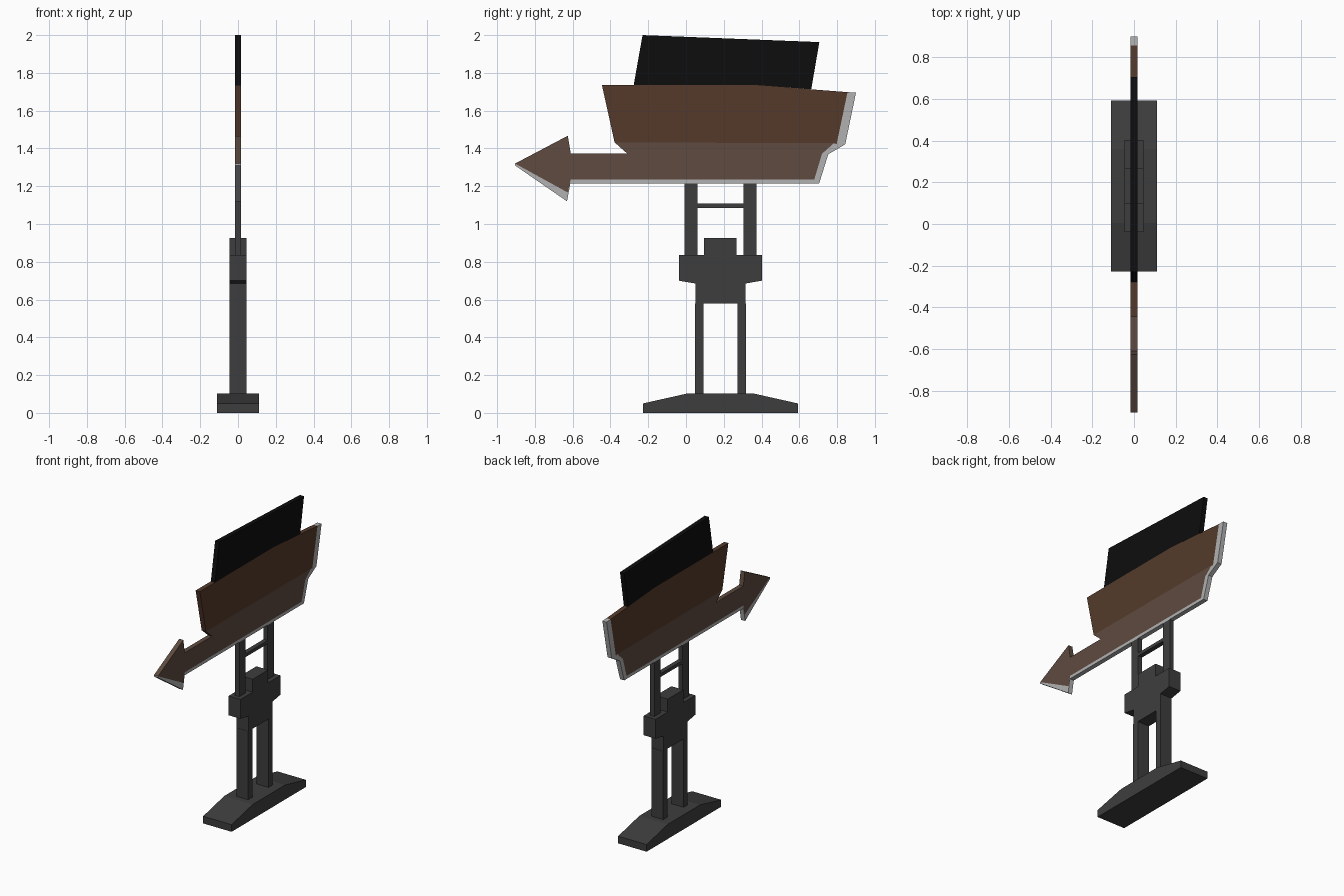
import bpy, bmesh

if "Cube" in bpy.data.objects:
    bpy.data.objects.remove(bpy.data.objects["Cube"])


def mat(name, rgb):
    m = bpy.data.materials.new(name)
    m.diffuse_color = (*rgb, 1)
    m.use_nodes = True
    m.node_tree.nodes["Principled BSDF"].inputs["Base Color"].default_value = m.diffuse_color
    return m


IRON = mat("dark_iron", (0.048, 0.048, 0.048))
EDGE = mat("pale_edge", (0.44, 0.44, 0.44))
DARK = mat("dark_brown", (0.089, 0.042, 0.024))
LIGHT = mat("light_brown", (0.112, 0.070, 0.051))
BLACK = mat("black", (0.004, 0.004, 0.004))


def plate(name, profile, half, material):
    """Extrude a (y, z) outline to a slab spanning x = -half..half."""
    bm = bmesh.new()
    face = bm.faces.new([bm.verts.new((-half, y, z)) for y, z in profile])
    ext = bmesh.ops.extrude_face_region(bm, geom=[face])
    verts = [v for v in ext["geom"] if isinstance(v, bmesh.types.BMVert)]
    bmesh.ops.translate(bm, verts=verts, vec=(2 * half, 0, 0))
    bmesh.ops.recalc_face_normals(bm, faces=bm.faces)
    me = bpy.data.meshes.new(name)
    bm.to_mesh(me)
    bm.free()
    me.materials.append(material)
    ob = bpy.data.objects.new(name, me)
    bpy.context.collection.objects.link(ob)
    return ob


def bar(name, y0, y1, z0, z1, half, material=IRON):
    return plate(name, [(y0, z0), (y1, z0), (y1, z1), (y0, z1)], half, material)


def symmetric(half_profile, centre):
    """Mirror half an outline (bottom to top) about y = centre."""
    return half_profile + [(2 * centre - y, z) for y, z in reversed(half_profile)]


C = 0.182       # centre line of the stand
THIN = 0.016    # half thickness of the sign
THICK = 0.046   # half thickness of the stand

# Stand: foot, legs, stepped block, upper posts and rung
plate("foot", symmetric([(0.592, 0), (0.592, 0.05), (0.36, 0.102)], C), 0.11, IRON)
plate("stepped_block", symmetric([
    (0.315, 0.58), (0.315, 0.685), (0.402, 0.70), (0.402, 0.835),
    (0.268, 0.835), (0.268, 0.925)], C), THICK, IRON)
for side, s in (("front", -1), ("back", 1)):
    leg = sorted((C + s * 0.09, C + s * 0.135))
    bar(side + "_leg", *leg, 0.10, 0.58, THICK)
    post = sorted((C + s * 0.122, C + s * 0.19))
    bar(side + "_post", *post, 0.835, 1.215, THIN)
bar("rung", C - 0.122, C + 0.122, 1.085, 1.108, THIN)

# Sign: black top, dark upper board, lighter arrow board
plate("top_board", [(-0.277, 1.735), (0.378, 1.735), (0.663, 1.713),
                    (0.706, 1.963), (-0.23, 2.0)], THIN, BLACK)
plate("upper_board", [(-0.378, 1.432), (0.783, 1.428), (0.797, 1.422), (0.855, 1.698),
                      (0.378, 1.735), (-0.445, 1.735)], THIN, DARK)
plate("arrow_board", [(-0.905, 1.32), (-0.626, 1.167), (-0.61, 1.236), (0.679, 1.236),
                      (0.72, 1.372), (0.783, 1.428), (-0.378, 1.432), (-0.31, 1.372),
                      (-0.61, 1.372), (-0.626, 1.467)], THIN, LIGHT)

# Pale edging under the arrow and along the back end
plate("pale_edging", [(-0.905, 1.32), (-0.905, 1.31), (-0.63, 1.12), (-0.612, 1.215),
                      (0.705, 1.215), (0.753, 1.369), (0.843, 1.422), (0.90, 1.696),
                      (0.855, 1.698), (0.797, 1.422), (0.783, 1.428), (0.72, 1.372),
                      (0.679, 1.236), (-0.61, 1.236), (-0.626, 1.167)], THIN, EDGE)
